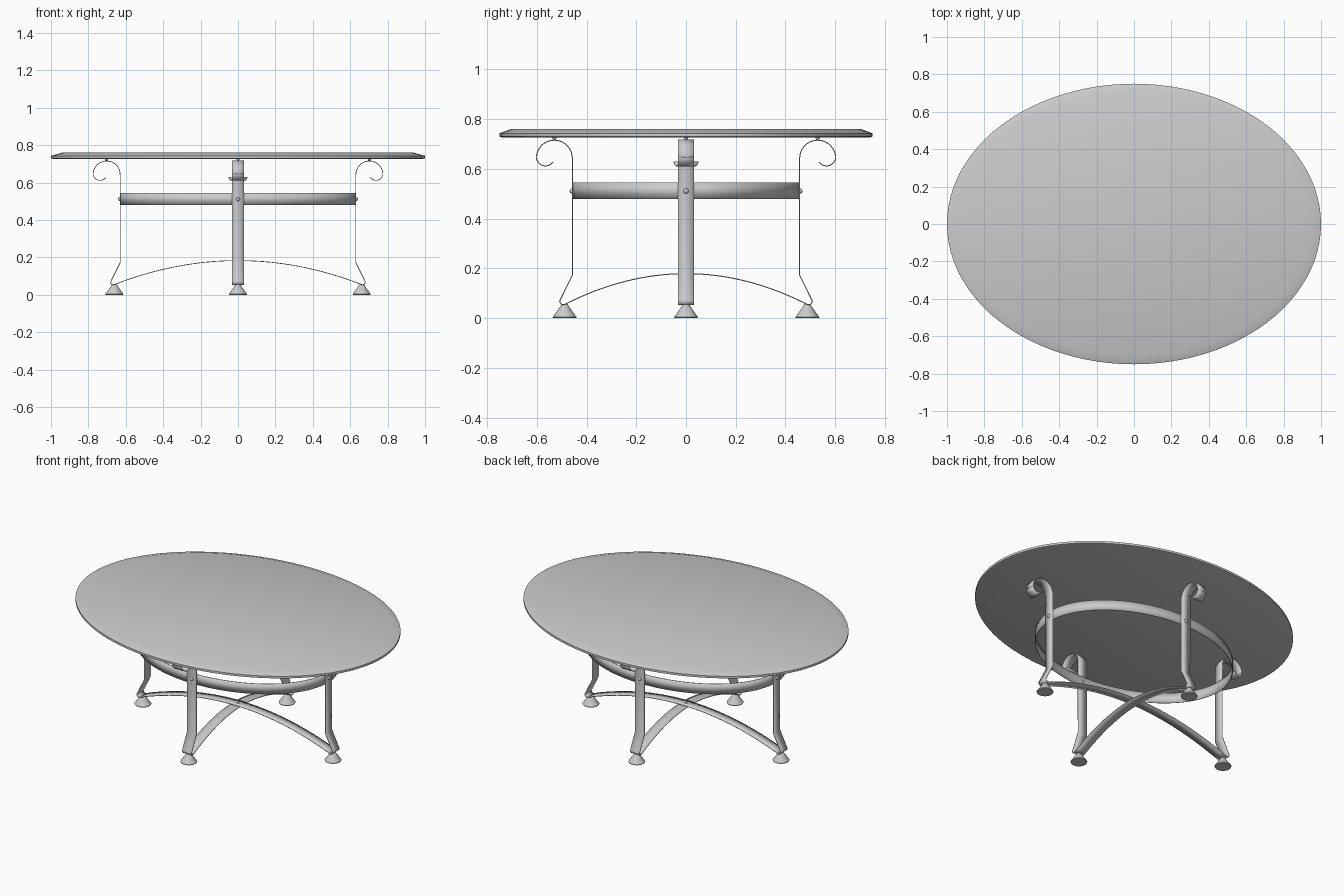
import bpy, bmesh, math
from mathutils import Matrix

cube = bpy.data.objects.get("Cube")
if cube:
    bpy.data.objects.remove(cube)

metal = bpy.data.materials.new("grey_metal")
metal.use_nodes = True
grey = (0.6, 0.6, 0.6, 1)
metal.diffuse_color = grey
metal.node_tree.nodes["Principled BSDF"].inputs["Base Color"].default_value = grey


def finish(name, bm, thickness=0):
    bmesh.ops.recalc_face_normals(bm, faces=bm.faces)
    mesh = bpy.data.meshes.new(name)
    bm.to_mesh(mesh)
    bm.free()
    mesh.materials.append(metal)
    obj = bpy.data.objects.new(name, mesh)
    bpy.context.collection.objects.link(obj)
    if thickness:
        mod = obj.modifiers.new("thickness", "SOLIDIFY")
        mod.thickness = thickness
        mod.offset = 0
    bpy.ops.object.select_all(action="DESELECT")
    obj.select_set(True)
    bpy.context.view_layer.objects.active = obj
    bpy.ops.object.shade_smooth_by_angle(angle=math.radians(30))
    return obj


def rings(name, levels, steps, capped=True, thickness=0, at=(0, 0)):
    """Stack of ellipses (rx, ry, z) joined by side walls."""
    bm = bmesh.new()
    loops = []
    for rx, ry, z in levels:
        angles = [math.tau * i / steps for i in range(steps)]
        loops.append([bm.verts.new((at[0] + rx * math.cos(a), at[1] + ry * math.sin(a), z))
                      for a in angles])
    for low, high in zip(loops, loops[1:]):
        for i in range(steps):
            j = (i + 1) % steps
            bm.faces.new((low[i], low[j], high[j], high[i]))
    if capped:
        bm.faces.new(loops[0][::-1])
        bm.faces.new(loops[-1])
    return finish(name, bm, thickness)


def strip(name, path, angle):
    """Flat bar along (radius, z, half width) points, turned about z."""
    bm = bmesh.new()
    rows = [(bm.verts.new((r, -w, z)), bm.verts.new((r, w, z))) for r, z, w in path]
    for a, b in zip(rows, rows[1:]):
        bm.faces.new((a[0], a[1], b[1], b[0]))
    bm.transform(Matrix.Rotation(angle, 4, "Z"))
    return finish(name, bm, 0.004)


def arc(cr, cz, radius, start, end, steps):
    for i in range(steps + 1):
        a = math.radians(start + (end - start) * i / steps)
        yield cr + radius * math.cos(a), cz + radius * math.sin(a)


def rivet(name, location, radius=0.011):
    bm = bmesh.new()
    bmesh.ops.create_uvsphere(bm, u_segments=12, v_segments=8, radius=radius,
                              matrix=Matrix.Translation(location))
    return finish(name, bm)


HALF = 0.033
LONG, SHORT = 0.63, 0.457

# Bevelled oval top
rings("table_top", [(0.99, 0.74, 0.727), (1, 0.75, 0.73), (1, 0.75, 0.743),
                    (0.94, 0.705, 0.76)], 96)

# Oval band joining the legs
rings("oval_band", [(LONG - 0.004, SHORT - 0.004, z) for z in (0.48, 0.545)], 96,
      capped=False, thickness=0.004)

# Scrolled legs with feet, rivets and top pegs
sides = [("left", 0, LONG), ("back", 90, SHORT), ("right", 180, LONG), ("front", 270, SHORT)]
for side, degrees, reach in sides:
    angle = math.radians(degrees)
    dx, dy = math.cos(angle), math.sin(angle)

    curl = list(arc(reach + 0.108, 0.649, 0.037, -145, 0, 14))
    path = [(r, z, HALF + 0.017 * max(0, 1 - i / 8)) for i, (r, z) in enumerate(curl)]
    path += [(r, z, HALF) for r, z in arc(reach + 0.0725, 0.643, 0.0725, 0, 180, 20)]
    path += [(reach, 0.172, HALF)]
    path += [(r, z, HALF) for r, z in arc(reach + 0.036, 0.068, 0.014, 25, -110, 8)]
    strip(side + "_leg", path, angle)

    foot = reach + 0.031
    rings(side + "_foot", [(0.046, 0.046, 0), (0.048, 0.048, 0.004),
                           (0.019, 0.019, 0.045), (0.013, 0.013, 0.056)], 24,
          at=(dx * foot, dy * foot))
    peg = reach + 0.0725
    rings(side + "_peg", [(0.004, 0.004, 0.714), (0.01, 0.01, 0.728)], 12,
          at=(dx * peg, dy * peg))
    rivet(side + "_rivet", (dx * reach, dy * reach, 0.511))

# Arched stretchers crossing under the middle
for name, angle, reach, top in (("long_stretcher", 0, LONG, 0.183),
                                ("short_stretcher", math.pi / 2, SHORT, 0.179)):
    end = reach + 0.031
    steps = [i / 16 for i in range(-16, 17)]
    strip(name, [(t * end, top - (top - 0.055) * t * t, HALF) for t in steps], angle)
rivet("stretcher_rivet", (0, 0, 0.18), 0.01)
